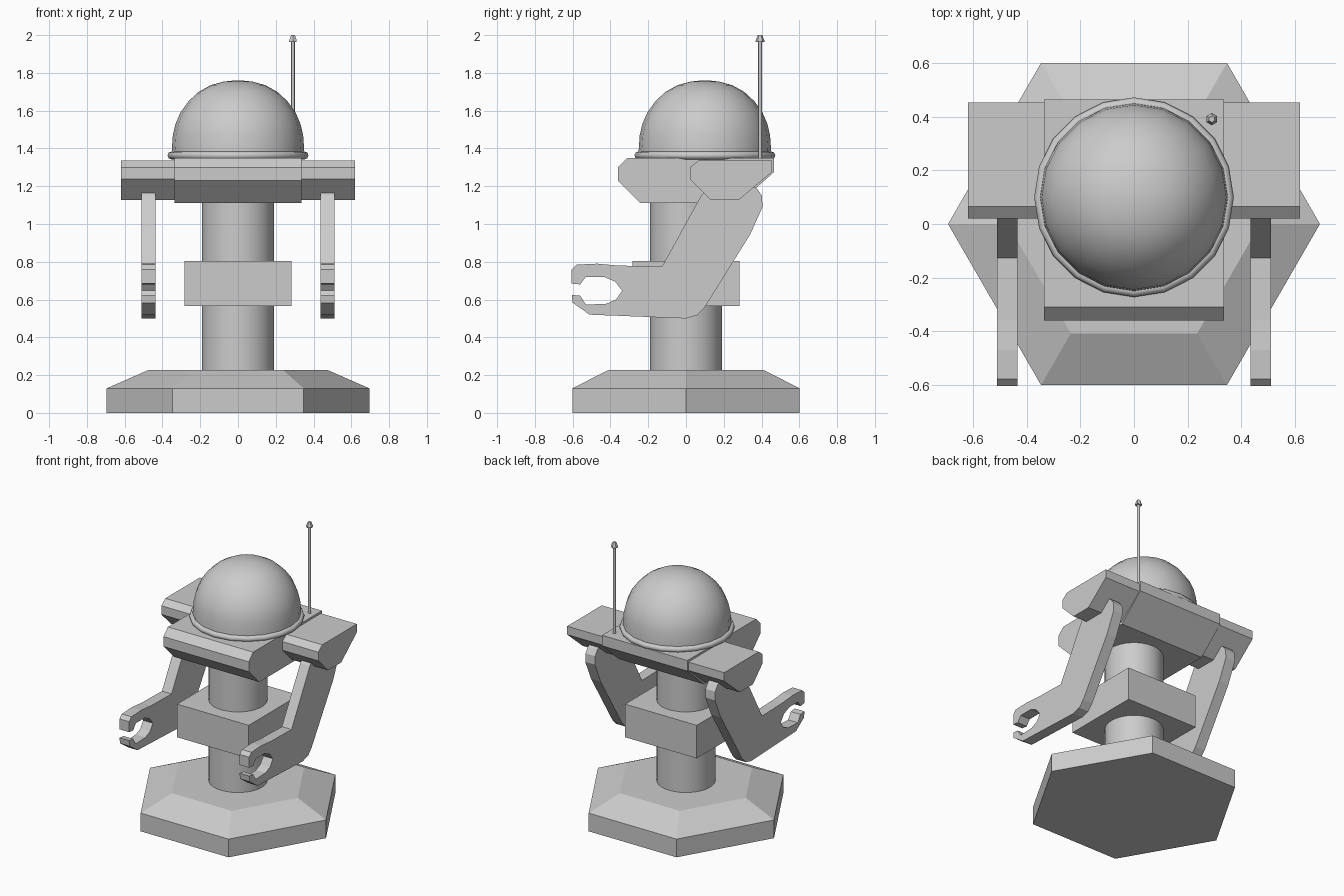
import bpy, bmesh, math

cube = bpy.data.objects.get("Cube")
if cube:
    bpy.data.objects.remove(cube, do_unlink=True)

grey = bpy.data.materials.new("plain grey")
grey.use_nodes = True
GREY = (0.6, 0.6, 0.6, 1.0)
grey.diffuse_color = GREY
grey.node_tree.nodes["Principled BSDF"].inputs["Base Color"].default_value = GREY


def finish(name, bm, smooth_angle=None):
    """Turn a bmesh into a named object, smooth below the given angle."""
    bmesh.ops.recalc_face_normals(bm, faces=bm.faces)
    mesh = bpy.data.meshes.new(name)
    bm.to_mesh(mesh)
    bm.free()
    mesh.materials.append(grey)
    obj = bpy.data.objects.new(name, mesh)
    bpy.context.collection.objects.link(obj)
    if smooth_angle:
        bpy.ops.object.select_all(action='DESELECT')
        obj.select_set(True)
        bpy.context.view_layer.objects.active = obj
        bpy.ops.object.shade_smooth_by_angle(angle=math.radians(smooth_angle))
    return obj


def extrude_profile(name, profile, x0, x1):
    """Extrude a (y, z) outline along x."""
    bm = bmesh.new()
    a = [bm.verts.new((x0, y, z)) for y, z in profile]
    b = [bm.verts.new((x1, y, z)) for y, z in profile]
    bm.faces.new(a)
    bm.faces.new(b[::-1])
    for i in range(len(a)):
        j = (i + 1) % len(a)
        bm.faces.new((a[i], b[i], b[j], a[j]))
    return finish(name, bm)


def lathe(name, profile, sides, centre=(0, 0), start=0.0, smooth=None, closed=False):
    """Revolve an (r, z) profile about a vertical axis."""
    bm = bmesh.new()
    rings = []
    for r, z in profile:
        ring = []
        for i in range(sides):
            t = start + 2 * math.pi * i / sides
            ring.append(bm.verts.new((centre[0] + r * math.cos(t),
                                      centre[1] + r * math.sin(t), z)))
        rings.append(ring)
    pairs = list(zip(rings, rings[1:]))
    if closed:
        pairs.append((rings[-1], rings[0]))
    else:
        bm.faces.new(rings[0][::-1])
        bm.faces.new(rings[-1])
    for lo, hi in pairs:
        for i in range(sides):
            j = (i + 1) % sides
            bm.faces.new((lo[i], lo[j], hi[j], hi[i]))
    return finish(name, bm, smooth)


# Hexagonal foot with a sloped upper edge
lathe("base", [(0.695, 0), (0.695, 0.13), (0.472, 0.228)], 6)

# Column and waist block
lathe("column", [(0.19, 0.2), (0.19, 1.15)], 32, smooth=30)
extrude_profile("waist_block",
                [(-0.283, 0.567), (0.283, 0.567), (0.283, 0.803), (-0.283, 0.803)],
                -0.283, 0.283)

# Chest with chamfered front and sloping back
extrude_profile("chest",
                [(-0.31, 1.35), (-0.36, 1.30), (-0.36, 1.23), (-0.24, 1.11),
                 (0.28, 1.11), (0.466, 1.275), (0.466, 1.35)],
                -0.337, 0.337)

# Domed head on a rounded collar
HEAD = (0, 0.1)
lathe("head_dome",
      [(0.352, 1.345), (0.350, 1.40), (0.345, 1.47), (0.331, 1.53), (0.305, 1.59),
       (0.262, 1.65), (0.208, 1.70), (0.145, 1.735), (0.075, 1.754), (0.02, 1.76)],
      20, HEAD, smooth=45)
collar = [(0.352 + 0.021 * math.cos(k * math.pi / 4),
           1.363 + 0.021 * math.sin(k * math.pi / 4)) for k in range(8)]
lathe("head_collar", collar, 20, HEAD, smooth=60, closed=True)

# Antenna rod and cap
ANTENNA = (0.291, 0.392)
lathe("antenna_rod", [(0.010, 1.34), (0.010, 1.97)], 8, ANTENNA, smooth=50)
lathe("antenna_cap", [(0.023, 1.964), (0.023, 1.972), (0.012, 2.0)], 6, ANTENNA,
      start=math.pi / 6)

# Shoulders and flat arms ending in open claws
shoulder = [(0.065, 1.335), (0.02, 1.30), (0.02, 1.238), (0.13, 1.128),
            (0.28, 1.128), (0.455, 1.275), (0.455, 1.335)]
arm = [(-0.58, 0.785), (-0.47, 0.79), (-0.36, 0.78), (-0.127, 0.775),
       (0.08, 1.15), (0.13, 1.20), (0.22, 1.23), (0.32, 1.22), (0.375, 1.188),
       (0.402, 1.15), (0.405, 1.09), (0.34, 0.945), (0.10, 0.56), (0.06, 0.517),
       (0.0, 0.50), (-0.51, 0.52), (-0.60, 0.583), (-0.605, 0.625),
       (-0.56, 0.62), (-0.53, 0.573), (-0.42, 0.578), (-0.37, 0.60),
       (-0.338, 0.647), (-0.375, 0.695), (-0.434, 0.72), (-0.53, 0.72),
       (-0.56, 0.68), (-0.605, 0.685), (-0.605, 0.76)]
for side, s in (("left", 1), ("right", -1)):
    extrude_profile(side + "_shoulder", shoulder, s * 0.335, s * 0.62)
    extrude_profile(side + "_arm", arm, s * 0.436, s * 0.512)
